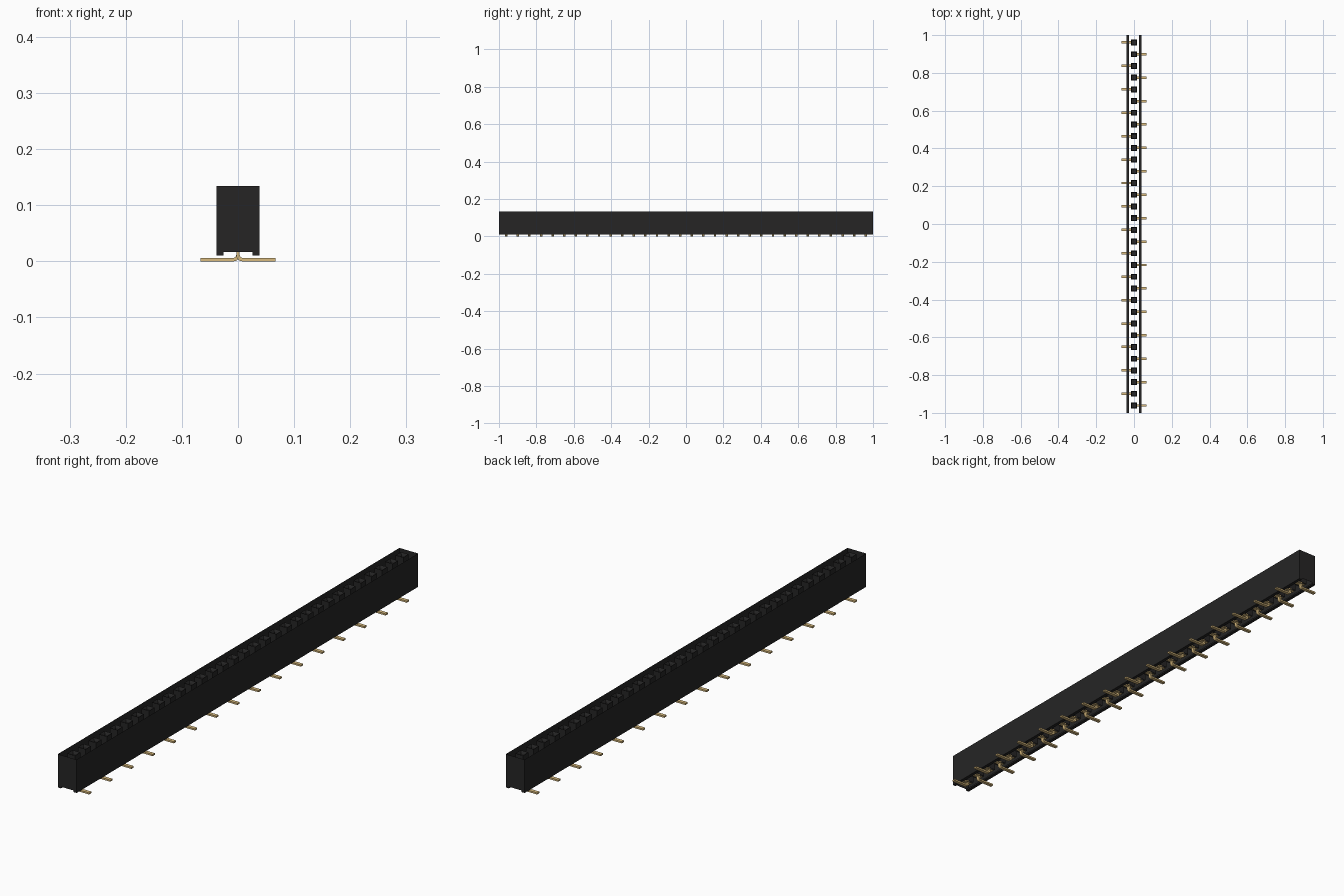
import bpy, bmesh, math

cube = bpy.data.objects.get("Cube")
if cube:
    bpy.data.objects.remove(cube, do_unlink=True)

PINS, PITCH, FIRST_Y = 32, 0.062, 0.961
HALF_W, RAIL_IN = 0.0384, 0.026          # housing half width, inner edge of foot rails
Z_FOOT, Z_FLOOR, Z_TOP = 0.0105, 0.0165, 0.134


def material(name, rgb):
    m = bpy.data.materials.new(name)
    m.use_nodes = True
    m.diffuse_color = (*rgb, 1)
    m.node_tree.nodes["Principled BSDF"].inputs["Base Color"].default_value = (*rgb, 1)
    return m


BLACK = material("black plastic", (0.019, 0.0185, 0.0185))
GOLD = material("gold metal", (0.70, 0.50, 0.21))


def finish(bm, name, mat, y=0.0, count=1, step=0.0):
    """Turn a bmesh into an object, repeated along the row."""
    mesh = bpy.data.meshes.new(name)
    bm.to_mesh(mesh)
    bm.free()
    mesh.materials.append(mat)
    ob = bpy.data.objects.new(name, mesh)
    bpy.context.collection.objects.link(ob)
    ob.location.y = y
    if count > 1:
        arr = ob.modifiers.new("row", 'ARRAY')
        arr.count = count
        arr.use_relative_offset = False
        arr.use_constant_offset = True
        arr.constant_offset_displace = (0, -step, 0)
    return ob


def sweep(bm, profile, half_y, closed=False, caps=False):
    """Extrude an (x, z) profile along y."""
    front = [bm.verts.new((x, -half_y, z)) for x, z in profile]
    back = [bm.verts.new((x, half_y, z)) for x, z in profile]
    n = len(profile)
    for i in range(n if closed else n - 1):
        j = (i + 1) % n
        bm.faces.new((front[i], front[j], back[j], back[i]))
    if caps:
        bm.faces.new(front)
        bm.faces.new(back[::-1])


def square_loop(bm, half, z):
    return [bm.verts.new((sx * half, sy * half, z))
            for sx, sy in ((-1, -1), (1, -1), (1, 1), (-1, 1))]


# Housing: side walls with foot rails, open along the top and the underside
bm = bmesh.new()
half_profile = [(RAIL_IN, Z_FLOOR), (RAIL_IN, Z_FOOT), (HALF_W, Z_FOOT), (HALF_W, Z_TOP)]
mirrored = [(-x, z) for x, z in half_profile]
sweep(bm, half_profile, 1.0)
sweep(bm, mirrored[::-1], 1.0)
# End walls follow the notched outline
outline = half_profile + mirrored[::-1]
for y in (-1, 1):
    face = [bm.verts.new((x, y, z)) for x, z in outline]
    bm.faces.new(face if y < 0 else face[::-1])
bmesh.ops.remove_doubles(bm, verts=bm.verts, dist=1e-5)
finish(bm, "housing", BLACK)

# Sockets: square sleeve with a tapered mouth and a blind hole
bm = bmesh.new()
rings = [square_loop(bm, h, z) for h, z in
         ((0.0155, Z_FLOOR), (0.0155, Z_TOP), (0.010, 0.125), (0.010, 0.06))]
for a, b in zip(rings, rings[1:]):
    for i in range(4):
        j = (i + 1) % 4
        bm.faces.new((a[i], a[j], b[j], b[i]))
bm.faces.new(rings[-1])
finish(bm, "sockets", BLACK, FIRST_Y, PINS, PITCH)

# Contact clips: folded metal strip around the lower end of each socket
bm = bmesh.new()
sweep(bm, [(-0.016, 0.05), (-0.016, 0.0168), (0.016, 0.0168), (0.016, 0.05)], 0.010)
finish(bm, "contact_clips", GOLD, FIRST_Y, PINS, PITCH)


# Solder legs: bent strips, alternating sides along the row
def leg_profile(side, t=0.0031, radius=0.008, reach=0.067, top=0.03):
    inner, outer = [], []
    for k in range(6):
        a = math.radians(90 * k / 5)
        for line, r in ((outer, radius + t), (inner, radius - t)):
            line.append((radius - r * math.sin(a), radius + t - r * math.cos(a)))
    lower = [(reach, 0.0)] + outer + [(-t, top)]
    upper = [(reach, 2 * t)] + inner + [(t, top)]
    return [(side * x, z) for x, z in lower + upper[::-1]]


for name, side, index in (("right_legs", -1, 0), ("left_legs", 1, 1)):
    bm = bmesh.new()
    sweep(bm, leg_profile(side), 0.0065, closed=True, caps=True)
    bmesh.ops.recalc_face_normals(bm, faces=bm.faces)
    finish(bm, name, GOLD, FIRST_Y - index * PITCH, PINS // 2, 2 * PITCH)
